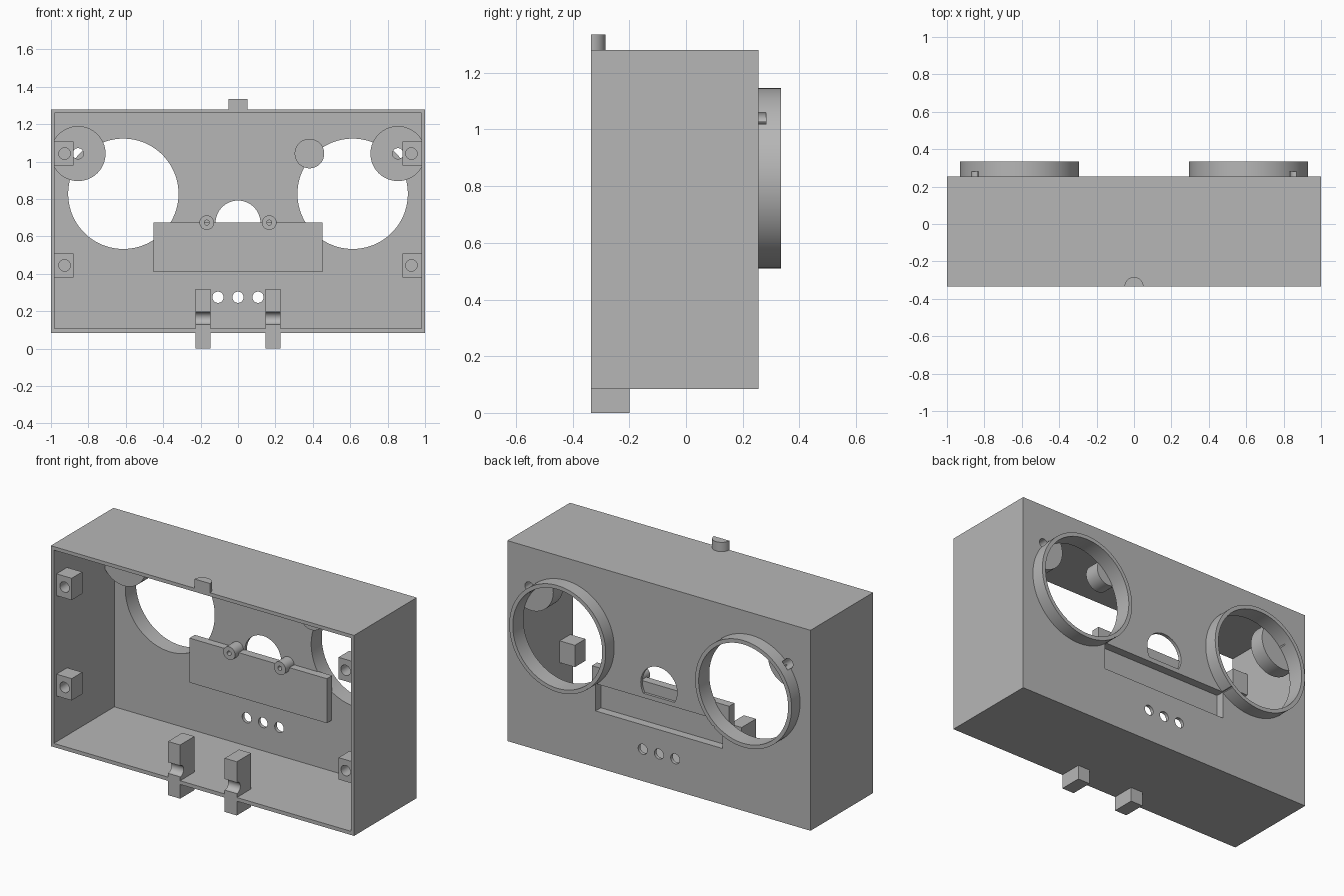
import bpy, bmesh, math
from mathutils import Matrix, Vector

cube = bpy.data.objects.get("Cube")
if cube:
    bpy.data.objects.remove(cube, do_unlink=True)

grey = bpy.data.materials.new("matte_grey")
grey.use_nodes = True
COLOUR = (0.47, 0.47, 0.47, 1)
grey.diffuse_color = COLOUR
grey.node_tree.nodes["Principled BSDF"].inputs["Base Color"].default_value = COLOUR

FRONT, BACK, INNER = -0.335, 0.255, 0.235   # rim, back face, inside of back wall
BOTTOM, TOP = 0.085, 1.28
SPEAKER_X, SPEAKER_Z = 0.613, 0.828
SCREW_X, SCREW_Z = 0.855, 1.043
SIDES = (-1, 1)


def finish(name, bm):
    mesh = bpy.data.meshes.new(name)
    bm.to_mesh(mesh)
    bm.free()
    mesh.materials.append(grey)
    ob = bpy.data.objects.new(name, mesh)
    bpy.context.collection.objects.link(ob)
    return ob


def box(name, x, y, z):
    bm = bmesh.new()
    size = [b - a for a, b in (x, y, z)]
    mid = Vector([(a + b) / 2 for a, b in (x, y, z)])
    bmesh.ops.create_cube(bm, size=1, matrix=Matrix.Translation(mid) @ Matrix.Diagonal((*size, 1)))
    return finish(name, bm)


def rod(name, x, z, radius, y, sides=64, clip=None):
    """Cylinder along y, optionally trimmed at x = +-clip."""
    bm = bmesh.new()
    place = Matrix.Translation((x, sum(y) / 2, z)) @ Matrix.Rotation(math.pi / 2, 4, "X")
    bmesh.ops.create_cone(bm, cap_ends=True, segments=sides, radius1=radius,
                          radius2=radius, depth=y[1] - y[0], matrix=place)
    if clip:
        side = math.copysign(1, x)
        geom = bm.verts[:] + bm.edges[:] + bm.faces[:]
        cut = bmesh.ops.bisect_plane(bm, geom=geom, plane_co=(side * clip, 0, 0),
                                     plane_no=(side, 0, 0), clear_outer=True)
        edges = [e for e in cut["geom_cut"] if isinstance(e, bmesh.types.BMEdge)]
        bmesh.ops.edgeloop_fill(bm, edges=edges)
    return finish(name, bm)


def prism(name, outline, direction, to_point):
    """Extrude a 2D outline along a direction."""
    bm = bmesh.new()
    face = bm.faces.new([bm.verts.new(to_point(*p)) for p in outline])
    ext = bmesh.ops.extrude_face_region(bm, geom=[face])
    verts = [v for v in ext["geom"] if isinstance(v, bmesh.types.BMVert)]
    bmesh.ops.translate(bm, verts=verts, vec=direction)
    bmesh.ops.recalc_face_normals(bm, faces=bm.faces)
    return finish(name, bm)


def combine(target, tool, operation="DIFFERENCE"):
    mod = target.modifiers.new("combine", "BOOLEAN")
    mod.operation, mod.solver, mod.object = operation, "EXACT", tool
    bpy.context.view_layer.objects.active = target
    bpy.ops.object.modifier_apply(modifier=mod.name)
    bpy.data.objects.remove(tool, do_unlink=True)


# Open-fronted case
case = box("case", (-1, 1), (FRONT, BACK), (BOTTOM, TOP))
combine(case, box("cavity", (-0.98, 0.98), (FRONT - 0.1, INNER), (0.107, 1.259)))

# Speaker rims on the back, bored through
for s in SIDES:
    combine(case, rod("rim", s * SPEAKER_X, SPEAKER_Z, 0.318, (INNER + 0.01, 0.335), 128), "UNION")
for s in SIDES:
    combine(case, rod("bore", s * SPEAKER_X, SPEAKER_Z, 0.295, (0.1, 0.4), 128))

# Round middle window with a flat sill
combine(case, rod("window", 0, 0.672, 0.12, (0.1, 0.4)))
combine(case, box("sill", (-0.2, 0.2), (INNER, BACK), (0.5, 0.61)), "UNION")

# Display housing inside, with its slot open to the back
combine(case, box("housing", (-0.453, 0.453), (0.19, INNER + 0.005), (0.41, 0.675)), "UNION")
combine(case, box("slot", (-0.418, 0.418), (0.205, 0.4), (0.42, 0.583)))

# Button holes
for i in (-1, 0, 1):
    combine(case, rod("button_hole", i * 0.107, 0.275, 0.03, (0.1, 0.4), 32))

# Screw bosses behind the speaker rims, with holes that run into the rims
parts = [case]
for s, side in zip(SIDES, ("right", "left")):
    combine(case, rod("hole", s * SCREW_X, SCREW_Z, 0.029, (0.1, 0.282), 32))
    boss = rod(side + "_boss", s * SCREW_X, SCREW_Z, 0.147, (0.145, INNER + 0.004), 64, 0.985)
    combine(boss, rod("hole", s * SCREW_X, SCREW_Z, 0.029, (0.1, 0.3), 32))
    parts.append(boss)
parts.append(rod("small_boss", 0.382, SCREW_Z, 0.079, (0.145, INNER + 0.004)))

for s, side in zip(SIDES, ("right", "left")):
    # Corner screw blocks with blind holes
    for z, level in ((0.445, "lower"), (1.043, "upper")):
        x = sorted((s * 0.88, s * 0.985))
        block = box(f"{level}_{side}_block", x, (-0.31, -0.21), (z - 0.065, z + 0.065))
        combine(block, rod("hole", s * 0.927, z, 0.031, (-0.4, -0.23), 32))
        parts.append(block)

    # Hollow pegs on the display housing
    peg = rod(side + "_peg", s * 0.167, 0.674, 0.039, (0.155, INNER + 0.004), 40)
    combine(peg, rod("hole", s * 0.167, 0.674, 0.013, (0.1, 0.22), 24))
    parts.append(peg)

    # Foot clips with a rounded groove across the front
    groove = [(FRONT + 0.033 * math.sin(a), 0.163 - 0.033 * math.cos(a))
              for a in (math.pi * i / 16 for i in range(17))]
    profile = [(-0.2, 0), (FRONT, 0)] + groove + [(FRONT, 0.32), (-0.2, 0.32)]
    x0 = s * 0.187 - 0.04
    parts.append(prism(side + "_foot_clip", profile, (0.08, 0, 0), lambda y, z: (x0, y, z)))

# Half-round catch on the top edge
arc = [(0.051 * math.cos(a), FRONT + 0.051 * math.sin(a))
       for a in (math.pi * i / 24 for i in range(25))]
parts.append(prism("top_catch", arc, (0, 0, 0.065), lambda x, y: (x, y, 1.27)))

# Smooth the round walls, keep the edges crisp
bpy.ops.object.select_all(action="DESELECT")
for ob in parts:
    ob.select_set(True)
bpy.context.view_layer.objects.active = case
bpy.ops.object.shade_smooth_by_angle(angle=math.radians(30))
